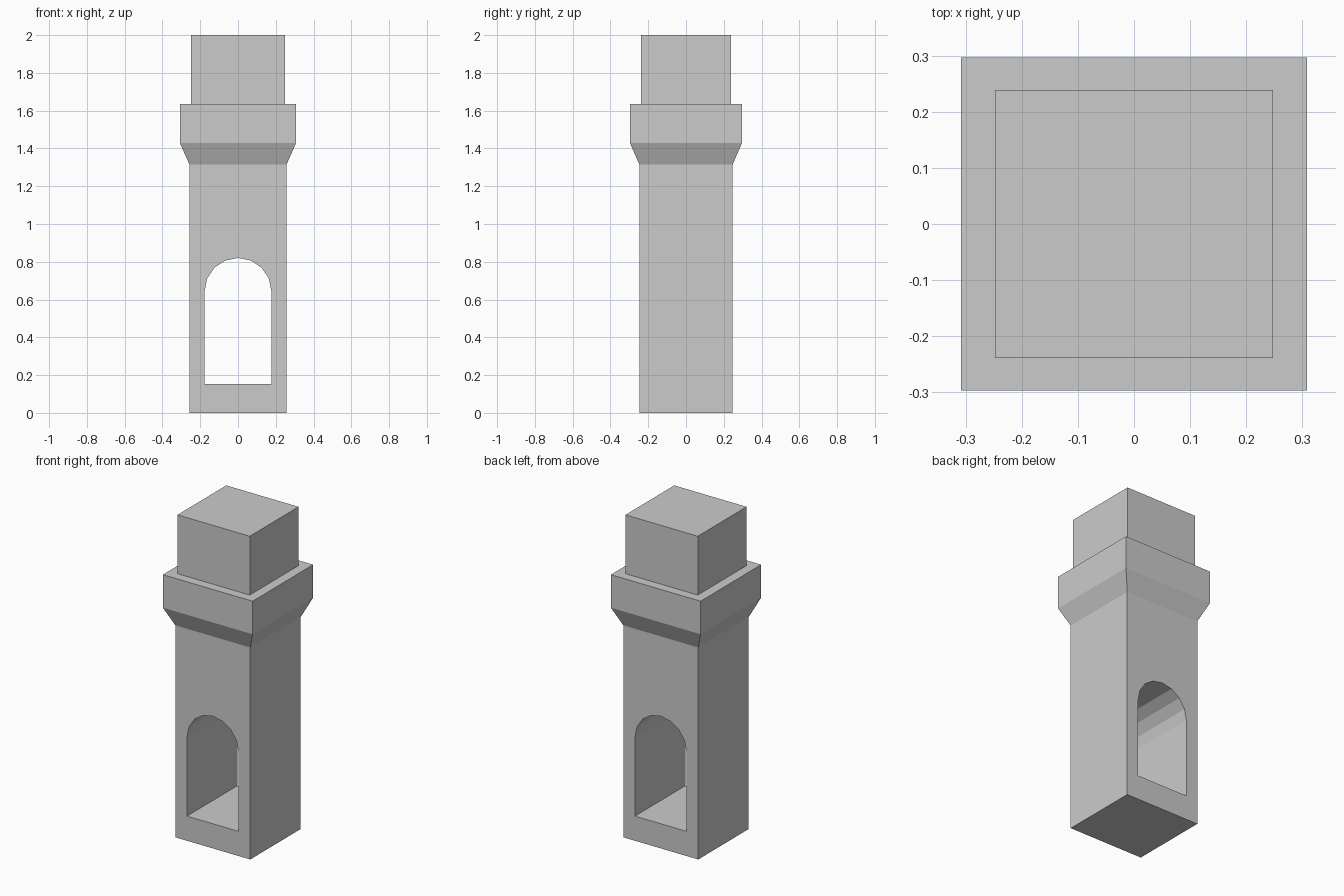
import bpy, bmesh, math

default = bpy.data.objects.get("Cube")
if default:
    bpy.data.objects.remove(default, do_unlink=True)

stone = bpy.data.materials.new("stone_grey")
stone.use_nodes = True
colour = (0.6, 0.6, 0.6, 1)
stone.diffuse_color = colour
stone.node_tree.nodes["Principled BSDF"].inputs["Base Color"].default_value = colour


def loft(name, rings):
    """Skin a closed solid through rings of matching points."""
    bm = bmesh.new()
    loops = [[bm.verts.new(p) for p in ring] for ring in rings]
    for low, high in zip(loops, loops[1:]):
        n = len(low)
        for i in range(n):
            j = (i + 1) % n
            bm.faces.new((low[i], low[j], high[j], high[i]))
    bm.faces.new(loops[0][::-1])
    bm.faces.new(loops[-1])
    bmesh.ops.recalc_face_normals(bm, faces=bm.faces)
    mesh = bpy.data.meshes.new(name)
    bm.to_mesh(mesh)
    bm.free()
    mesh.materials.append(stone)
    obj = bpy.data.objects.new(name, mesh)
    bpy.context.collection.objects.link(obj)
    return obj


def rectangle(hx, hy, z):
    return [(-hx, -hy, z), (hx, -hy, z), (hx, hy, z), (-hx, hy, z)]


# Shaft, flared collar and top block as one stepped solid
levels = [(0.257, 0.247, 0), (0.257, 0.247, 1.315), (0.308, 0.297, 1.43),
          (0.308, 0.297, 1.635), (0.248, 0.239, 1.635), (0.248, 0.239, 2)]
tower = loft("chimney_tower", [rectangle(*level) for level in levels])

# Arched opening from front to back
radius, spring, sill, steps = 0.177, 0.643, 0.153, 8
arch = [(-radius, sill), (radius, sill)]
for i in range(steps + 1):
    a = math.pi * i / steps
    arch.append((radius * math.cos(a), spring + radius * math.sin(a)))
cutter = loft("arch_cutter", [[(x, y, z) for x, z in arch] for y in (-0.5, 0.5)])
cutter.hide_render = True

cut = tower.modifiers.new("arch_opening", 'BOOLEAN')
cut.operation = 'DIFFERENCE'
cut.solver = 'EXACT'
cut.object = cutter
bpy.context.view_layer.objects.active = tower
tower.select_set(True)
bpy.ops.object.modifier_apply(modifier=cut.name)
bpy.data.objects.remove(cutter, do_unlink=True)
